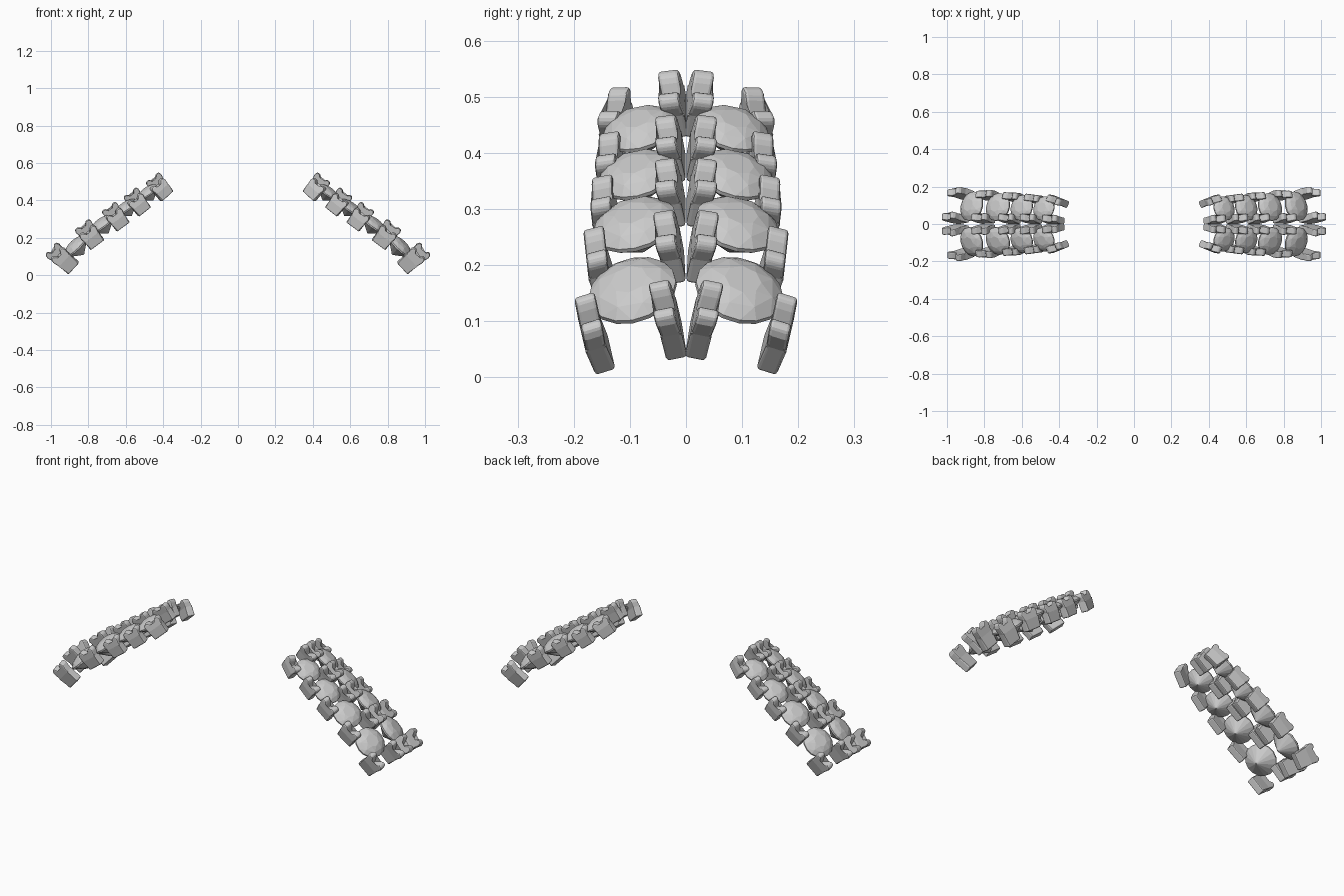
import bpy, bmesh, math
from mathutils import Matrix, Vector

if "Cube" in bpy.data.objects:
    bpy.data.objects.remove(bpy.data.objects["Cube"])

metal = bpy.data.materials.new("light grey")
metal.diffuse_color = (0.6, 0.6, 0.6, 1)
metal.use_nodes = True
metal.node_tree.nodes["Principled BSDF"].inputs["Base Color"].default_value = metal.diffuse_color


def finish(name, bm, frame, bevel=0.0):
    """Place the part, then mirror it to all four corners."""
    bmesh.ops.recalc_face_normals(bm, faces=bm.faces)
    bm.transform(frame)
    me = bpy.data.meshes.new(name)
    bm.to_mesh(me)
    bm.free()
    me.materials.append(metal)
    ob = bpy.data.objects.new(name, me)
    bpy.context.collection.objects.link(ob)
    if bevel:
        b = ob.modifiers.new("soft_edges", 'BEVEL')
        b.width, b.segments, b.limit_method = bevel, 2, 'ANGLE'
        b.angle_limit = math.radians(35)
    m = ob.modifiers.new("mirror", 'MIRROR')
    m.use_axis = (True, True, False)
    m.use_mirror_merge = False


def frame_at(x, y, z, slope, tilt, yaw=0):
    """Local x runs down the arc, y outwards, z is the surface normal."""
    r = math.radians
    return (Matrix.Translation((x, y, z)) @ Matrix.Rotation(r(slope), 4, 'Y')
            @ Matrix.Rotation(r(-tilt), 4, 'X') @ Matrix.Rotation(r(yaw), 4, 'Z'))


# Prong outline: block with two claws and a V notch
HALF = [(0.5, 0), (0.5, 0.55), (0.57, 0.84), (0.5, 0.98), (0.3, 1.0), (0.17, 0.88)]
OUTLINE = HALF + [(0, 0.64)] + [(-x, z) for x, z in reversed(HALF)]


def prong(name, frame, width, height, thick, hook):
    bm = bmesh.new()
    f = bm.faces.new([bm.verts.new((x * width, -thick / 2, z * height)) for x, z in OUTLINE])
    ext = bmesh.ops.extrude_face_region(bm, geom=[f])["geom"]
    bmesh.ops.translate(bm, vec=(0, thick, 0),
                        verts=[v for v in ext if isinstance(v, bmesh.types.BMVert)])
    bmesh.ops.bisect_plane(bm, geom=bm.verts[:] + bm.edges[:] + bm.faces[:],
                           plane_co=(0, 0, height * 0.55), plane_no=(0, 0, 1))
    for v in bm.verts:                       # claws bend over the gem
        v.co.y += hook * max(0, v.co.z / height - 0.55) / 0.45
    finish(name, bm, frame, 0.006)


def gem(name, frame, r):
    bm = bmesh.new()
    # radius, height, sides, turn: culet, girdle, crown, table
    rings = [(0.04, -0.8, 8, 0), (1, -0.06, 16, 0), (1, 0.04, 16, 0),
             (0.76, 0.24, 8, 0.5), (0.42, 0.35, 8, 0)]
    for rad, h, n, turn in rings:
        for i in range(n):
            a = 2 * math.pi * (i + turn) / n
            bm.verts.new((r * rad * math.cos(a), r * rad * math.sin(a), r * h))
    bmesh.ops.convex_hull(bm, input=bm.verts[:])
    finish(name, bm, frame)


# Stations along the arc: x, z, slope, height, width, outer y, outer yaw, inner y, inner yaw
STATIONS = [
    (0.380, 0.422, 38, 0.092, 0.086, 0.113, 17, 0.014, 0),
    (0.500, 0.340, 37, 0.094, 0.084, 0.124, 6, 0.019, 0),
    (0.615, 0.260, 36, 0.096, 0.086, 0.134, 2, 0.019, 0),
    (0.752, 0.164, 38, 0.100, 0.092, 0.144, -4, 0.020, -2),
    (0.879, 0.039, 50, 0.125, 0.086, 0.150, -10, 0.021, -7),
]
for i, (x, z, s, h, w, yo, yawo, yi, yawi) in enumerate(STATIONS, 1):
    prong(f"outer_prong_{i}", frame_at(x, yo, z, s, 15, yawo), w, h, 0.038, -0.008)
    lift = 0.038
    xi, zi = x + lift * math.sin(math.radians(s)), z + lift * math.cos(math.radians(s))
    prong(f"centre_prong_{i}", frame_at(xi, yi, zi, s, 9, yawi), w, h, 0.038, 0.004)

# Gems sit between the stations: slope, y, radius
GEMS = [(34, 0.083, 0.066), (35, 0.087, 0.070), (36, 0.091, 0.076), (44, 0.095, 0.080)]
for i, (s, y, r) in enumerate(GEMS):
    a, b = STATIONS[i], STATIONS[i + 1]
    n = 0.075
    x = (a[0] + b[0]) / 2 + n * math.sin(math.radians(s))
    z = (a[1] + b[1]) / 2 + n * math.cos(math.radians(s))
    gem(f"gem_{i + 1}", frame_at(x, y, z, s, 14), r)
